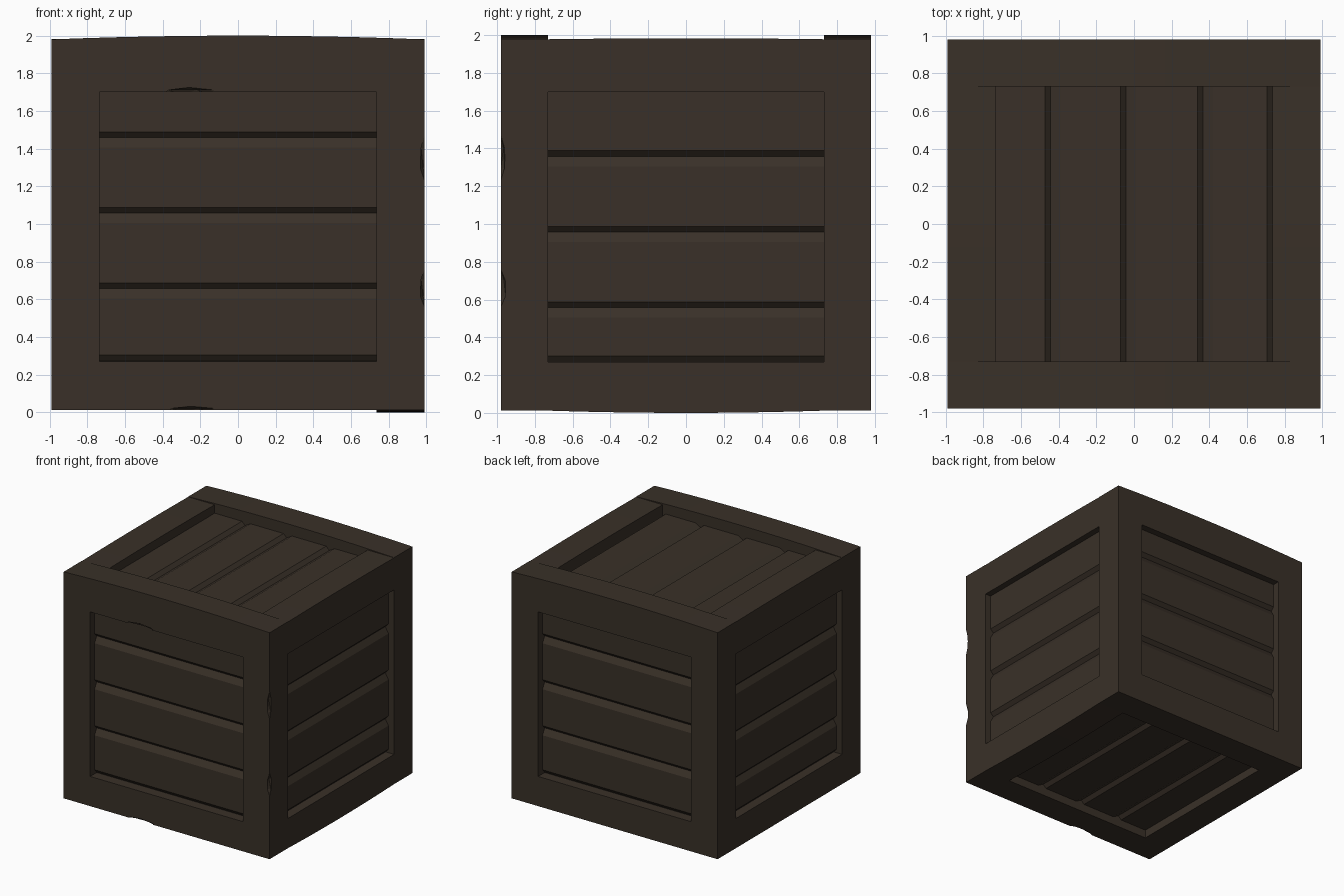
import bpy, bmesh, math
from mathutils import Vector, Matrix

if "Cube" in bpy.data.objects:
    bpy.data.objects.remove(bpy.data.objects["Cube"])

wood = bpy.data.materials.new("dark brown wood")
wood.diffuse_color = (0.041, 0.030, 0.021, 1)
wood.use_nodes = True
wood.node_tree.nodes["Principled BSDF"].inputs["Base Color"].default_value = wood.diffuse_color


def make(name, bm):
    bmesh.ops.recalc_face_normals(bm, faces=bm.faces[:])
    me = bpy.data.meshes.new(name)
    bm.to_mesh(me)
    bm.free()
    me.materials.append(wood)
    ob = bpy.data.objects.new(name, me)
    bpy.context.collection.objects.link(ob)
    return ob


def extrude(name, profile, length, place):
    """Extrude a (u, w) outline from -length to length; place(u, w, t) gives 3D."""
    bm = bmesh.new()
    a = [bm.verts.new(place(u, w, -length)) for u, w in profile]
    b = [bm.verts.new(place(u, w, length)) for u, w in profile]
    n = len(profile)
    bm.faces.new(a)
    bm.faces.new(b)
    for i in range(n):
        j = (i + 1) % n
        bm.faces.new((a[i], a[j], b[j], b[i]))
    return make(name, bm)


def beam(name, axis, half, lo, hi, bow_lo=0.0, bow_hi=0.0, segs=12):
    """Beam along axis 0 or 1, with lo/hi = (side, z); bows bend bottom and top."""
    ts = [-half + 2 * half * i / segs for i in range(segs + 1)]
    outline = [(t, hi[1] + bow_hi * (1 - (t / half) ** 2)) for t in ts]
    outline += [(t, lo[1] + bow_lo * (1 - (t / half) ** 2)) for t in reversed(ts)]
    mid, w = (lo[0] + hi[0]) / 2, (hi[0] - lo[0]) / 2
    if axis == 0:
        put = lambda u, z, t: (u, mid + t, z)
    else:
        put = lambda u, z, t: (mid + t, u, z)
    return extrude(name, outline, w, put)


def chip(ob, loc, size):
    """Carve a shallow worn spot with a flattened faceted ball."""
    bm = bmesh.new()
    m = Matrix.Translation(loc) @ Matrix.Diagonal((*size, 1))
    bmesh.ops.create_icosphere(bm, subdivisions=1, radius=1, matrix=m)
    cutter = make("chip_cutter", bm)
    cutter.hide_render = True
    mod = ob.modifiers.new("chip", 'BOOLEAN')
    mod.operation = 'DIFFERENCE'
    mod.solver = 'EXACT'
    mod.object = cutter
    dg = bpy.context.evaluated_depsgraph_get()
    ob.data = bpy.data.meshes.new_from_object(ob.evaluated_get(dg))
    ob.modifiers.clear()
    bpy.data.objects.remove(cutter)


def planks(name, hi, grooves, last, depth, place):
    """Grooved boarding: steep lower bevel and gentle upper bevel per board."""
    g = 0.03
    prof = [(hi, depth)]
    for c in grooves:
        prof += [(c + 0.018, depth), (c - 0.012, depth - g), (c - 0.065, depth)]
    prof += [(last + 0.015, depth), (last - 0.018, depth - g),
             (last - 0.06, depth - g), (last - 0.06, depth - 0.09), (hi, depth - 0.09)]
    return extrude(name, prof, 0.76, place)


X, Y, IX, IY = 0.99, 0.98, 0.735, 0.73
ZB, ZT = 0.27, 1.70

# front and back beams, the top ones slightly arched
front = {}
for s, n in ((-1, "front"), (1, "back")):
    y0, y1 = sorted((s * Y, s * IY))
    front[n + "t"] = beam(n + "_top_beam", 0, X, (y0, ZT), (y1, 1.98), 0, 0.02)
    front[n + "b"] = beam(n + "_bottom_beam", 0, X, (y0, 0.012), (y1, ZB))

# side beams between them
for s, n in ((-1, "left"), (1, "right")):
    x0, x1 = sorted((s * X, s * IX))
    beam(n + "_top_beam", 1, IY, (x0, ZT), (x1, 1.978), 0, 0.005)
    beam(n + "_bottom_beam", 1, IY, (x0, 0.012), (x1, ZB), -0.012 if s > 0 else 0)

# corner posts
posts = {}
for sx in (-1, 1):
    for sy in (-1, 1):
        x0, x1 = sorted((sx * X, sx * IX))
        y0, y1 = sorted((sy * Y, sy * IY))
        posts[sx, sy] = extrude("corner_post", [(x0, y0), (x1, y0), (x1, y1), (x0, y1)],
                                (ZT - ZB) / 2, lambda u, w, t: (u, w, (ZT + ZB) / 2 + t))

# recessed boarding on all six sides
for s, n in ((-1, "front"), (1, "back")):
    planks(n + "_planks", 1.74, (1.47, 1.07, 0.67), 0.29, Y - 0.06,
           lambda u, w, t: (t, s * w, u))
for s, n in ((-1, "left"), (1, "right")):
    planks(n + "_planks", 1.74, (1.37, 0.97, 0.57), 0.285, X - 0.055,
           lambda u, w, t: (s * w, t, u))
for s, n in ((-1, "bottom"), (1, "top")):
    planks(n + "_planks", 0.76, (0.455, 0.055, -0.355), -0.72, 0.91,
           lambda u, w, t: (-u, t, 0.995 + s * w))

# worn spots on the edges
chip(front["frontt"], (-0.26, -Y, ZT), (0.15, 0.03, 0.025))
chip(front["frontb"], (-0.25, -Y, 0.012), (0.14, 0.03, 0.02))
chip(posts[1, -1], (X, -Y, 1.35), (0.025, 0.025, 0.12))
chip(posts[1, -1], (X, -Y, 0.66), (0.025, 0.03, 0.10))
